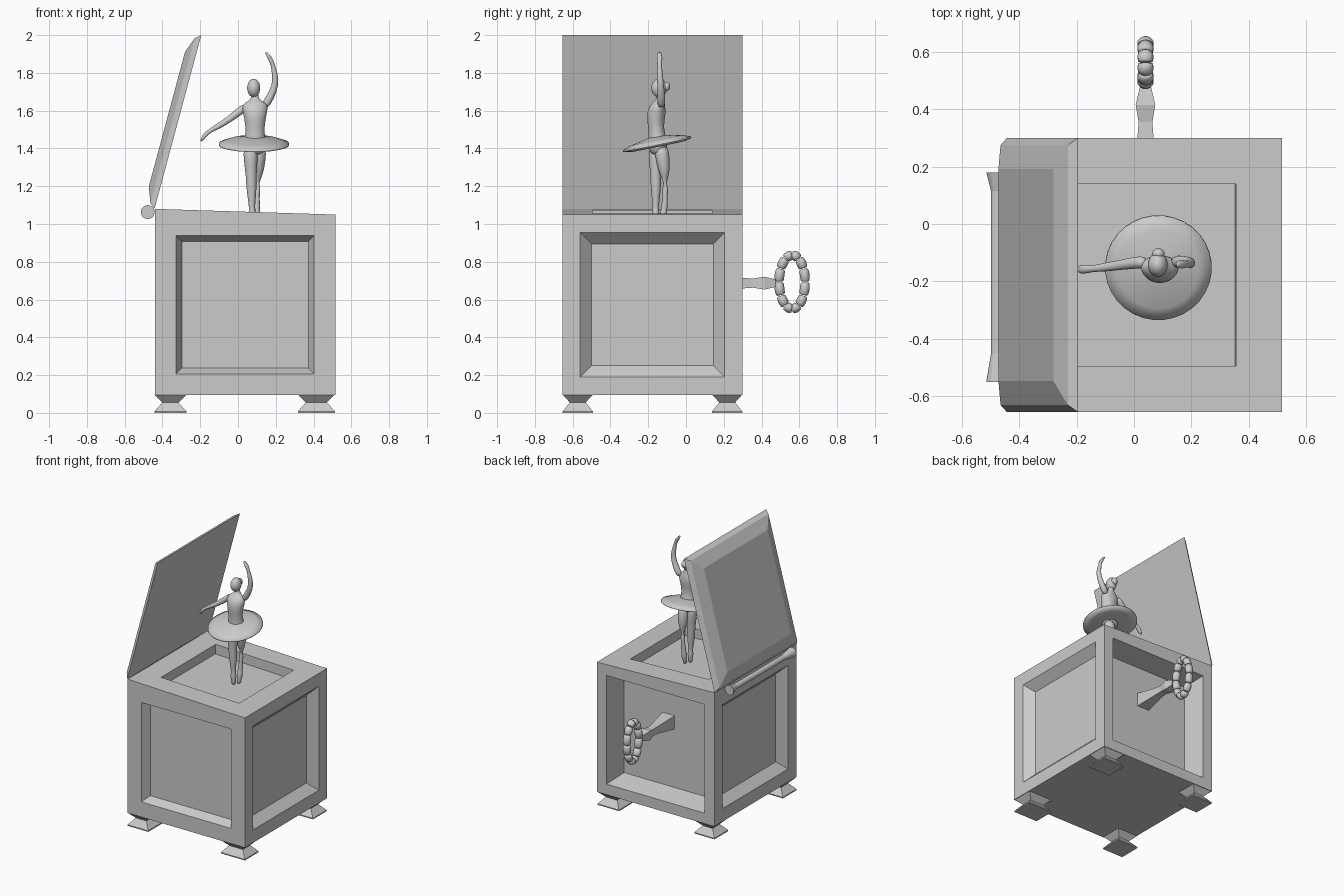
import bpy, bmesh, math
from mathutils import Vector, Matrix

if "Cube" in bpy.data.objects:
    bpy.data.objects.remove(bpy.data.objects["Cube"])

grey = bpy.data.materials.new("plain grey")
grey.diffuse_color = (0.6, 0.6, 0.6, 1)
grey.use_nodes = True
grey.node_tree.nodes["Principled BSDF"].inputs["Base Color"].default_value = grey.diffuse_color


def finish(name, bm, smooth=False, subdiv=0):
    bmesh.ops.recalc_face_normals(bm, faces=bm.faces)
    me = bpy.data.meshes.new(name)
    for f in bm.faces:
        f.smooth = smooth
    bm.to_mesh(me)
    bm.free()
    me.materials.append(grey)
    ob = bpy.data.objects.new(name, me)
    bpy.context.collection.objects.link(ob)
    if subdiv:
        m = ob.modifiers.new("Subdivision", 'SUBSURF')
        m.levels = m.render_levels = subdiv
    return ob


def loft(name, rings, sides=12, smooth=True, subdiv=0):
    """Rings are (x, y, z, rx, ry), set square to the path and skinned."""
    bm = bmesh.new()
    pts = [Vector(r[:3]) for r in rings]
    loops = []
    for i, r in enumerate(rings):
        t = pts[min(i + 1, len(pts) - 1)] - pts[max(i - 1, 0)]
        q = Vector((0, 0, 1)).rotation_difference(t)
        k = math.sqrt(2) if sides == 4 else 1
        loop = []
        for s in range(sides):
            a = (s + 0.5) * math.tau / sides
            off = Vector((r[3] * k * math.cos(a), r[4] * k * math.sin(a), 0))
            loop.append(bm.verts.new(pts[i] + q @ off))
        loops.append(loop)
    for a, b in zip(loops, loops[1:]):
        for s in range(sides):
            n = (s + 1) % sides
            bm.faces.new((a[s], a[n], b[n], b[s]))
    bm.faces.new(loops[0][::-1])
    bm.faces.new(loops[-1])
    return finish(name, bm, smooth, subdiv)


def ball(name, loc, scale):
    bm = bmesh.new()
    bmesh.ops.create_uvsphere(bm, u_segments=18, v_segments=12, radius=1,
                              matrix=Matrix.LocRotScale(loc, None, Vector(scale)))
    return finish(name, bm, True)


# Box with recessed side panels
bm = bmesh.new()
bmesh.ops.create_cube(bm, size=1)
for v in bm.verts:
    right, back, up = (c > 0 for c in v.co)
    v.co = (0.515 if right else -0.44, 0.30 if back else -0.655,
            1.05 if up else 0.095)
bm.normal_update()


def recess(d, frame, bevel, depth):
    face = max(bm.faces, key=lambda f: f.normal.dot(Vector(d)) + 0.01 * f.calc_area())
    bmesh.ops.inset_individual(bm, faces=[face], thickness=frame, use_even_offset=True)
    bmesh.ops.inset_individual(bm, faces=[face], thickness=bevel, depth=-depth,
                               use_even_offset=True)
    bm.normal_update()


recess((0, -1, 0), 0.112, 0.031, 0.06)
recess((1, 0, 0), 0.095, 0.06, 0.06)
recess((-1, 0, 0), 0.095, 0.06, 0.06)
recess((0, 1, 0), 0.078, 0.035, 0.155)
# The top slopes up towards the hinge, then gets its straight-sided well
for v in bm.verts:
    if v.co.x < -0.43 and v.co.z > 1.04:
        v.co.z = 1.08
bm.normal_update()
recess((0, 0, 1), 0.16, 0.0005, 0.07)
finish("box", bm)

# Hourglass feet
for n, (x, y, w) in enumerate([(-0.358, -0.573, 0.085), (0.415, -0.573, 0.098),
                               (-0.358, 0.218, 0.082), (0.425, 0.218, 0.088)]):
    loft(f"foot_{n + 1}", [(x, y, 0, w, 0.08), (x, y, 0.008, w, 0.08),
                           (x, y, 0.055, w - 0.042, 0.042),
                           (x, y, 0.097, w, 0.08)], 4, False)

# Open lid: stepped slab tilted back about the hinge edge
bm = bmesh.new()
u_dir, w_dir = Vector((0.26, 0, 0.966)), Vector((-0.966, 0, 0.26))
loops = []
for inset, h in [(0, 0), (0.025, 0.03), (0.108, 0.06)]:
    loops.append([bm.verts.new(Vector((-0.442, y, 1.08)) + u * u_dir + h * w_dir)
                  for u, y in [(inset, -0.655 + inset), (0.952 - inset, -0.655 + inset),
                               (0.952 - inset, 0.30 - inset), (inset, 0.30 - inset)]])
for a, b in zip(loops, loops[1:]):
    for s in range(4):
        n = (s + 1) % 4
        bm.faces.new((a[s], a[n], b[n], b[s]))
bm.faces.new(loops[0])
bm.faces.new(loops[-1])
finish("lid", bm)

# Hinge rod with flared ends
loft("hinge_rod", [(-0.478, y, 1.063, r, r) for y, r in
                   [(-0.55, 0.037), (-0.45, 0.02), (0.115, 0.02), (0.18, 0.037)]],
     16, False)

# Winding key: square stem and beaded oval ring
loft("key_stem", [(0.04, y, 0.687, r, r) for y, r in
                  [(0.14, 0.05), (0.30, 0.028), (0.355, 0.024), (0.415, 0.034),
                   (0.475, 0.02)]], 4, False)
for i in range(12):
    rings = []
    for t, r in [(-0.47, 0.02), (-0.36, 0.027), (0, 0.029), (0.36, 0.027), (0.47, 0.02)]:
        a = (i + 0.5 + t) * math.tau / 12
        rings.append((0.04, 0.562 + 0.069 * math.cos(a), 0.693 + 0.142 * math.sin(a),
                      r, r * 0.9))
    loft(f"key_bead_{i + 1}", rings, 10)

# Dancer: legs on pointe
leg = [(1.42, 0.044), (1.33, 0.038), (1.25, 0.029), (1.19, 0.029), (1.12, 0.02),
       (1.08, 0.016), (1.055, 0.022), (1.02, 0.017), (0.985, 0.011)]
for name, hip, toe, y0, y1, bow in [("right_leg", 0.065, 0.077, -0.16, -0.16, 0),
                                    ("left_leg", 0.113, 0.095, -0.135, -0.128, 0.022)]:
    rings = []
    for z, r in leg:
        t = (1.42 - z) / 0.435
        rings.append((hip + (toe - hip) * t,
                      y0 + (y1 - y0) * t + bow * math.sin(math.pi * t), z, r, r))
    loft(name, rings, 10, True, 1)

# Torso and neck
loft("torso", [(0.09, y, z, rx, ry) for z, rx, ry, y in
               [(1.36, 0.04, 0.035, -0.148), (1.41, 0.062, 0.054, -0.148),
                (1.46, 0.056, 0.048, -0.152), (1.50, 0.05, 0.042, -0.158),
                (1.55, 0.057, 0.047, -0.16), (1.595, 0.066, 0.052, -0.157),
                (1.63, 0.072, 0.038, -0.145), (1.65, 0.038, 0.026, -0.138),
                (1.665, 0.018, 0.018, -0.136), (1.71, 0.017, 0.017, -0.138)]],
     14, True, 1)

# Tutu: thin disc tipped forward
tilt = Vector((0, -0.2, 0.98))
rings = []
for h, r in [(-0.012, 0.055), (-0.012, 0.14), (-0.003, 0.186), (0.006, 0.185),
             (0.022, 0.14), (0.03, 0.09), (0.04, 0.05)]:
    p = Vector((0.085, -0.152, 1.42)) + (h + 0.0004 * len(rings)) * tilt
    rings.append((*p, r, r))
loft("tutu", rings, 32)

# Head and hair bun
ball("head", Vector((0.083, -0.142, 1.72)), (0.035, 0.042, 0.049))
ball("hair_bun", Vector((0.085, -0.104, 1.728)), (0.022, 0.02, 0.025))

# Arms: one held low to the side, one raised overhead
loft("low_arm", [(0.045, -0.132, 1.625, 0.024, 0.024), (0.0, -0.135, 1.59, 0.022, 0.022),
                 (-0.06, -0.145, 1.545, 0.017, 0.017), (-0.1, -0.15, 1.52, 0.017, 0.017),
                 (-0.15, -0.157, 1.493, 0.010, 0.010), (-0.175, -0.158, 1.472, 0.014, 0.018),
                 (-0.198, -0.158, 1.435, 0.006, 0.012)], 10, True, 1)
loft("raised_arm", [(0.135, -0.132, 1.615, 0.024, 0.024), (0.172, -0.13, 1.67, 0.022, 0.022),
                    (0.2, -0.135, 1.74, 0.018, 0.018), (0.196, -0.138, 1.79, 0.017, 0.017),
                    (0.184, -0.14, 1.845, 0.010, 0.010), (0.172, -0.14, 1.875, 0.014, 0.018),
                    (0.145, -0.14, 1.912, 0.006, 0.012)], 10, True, 1)
